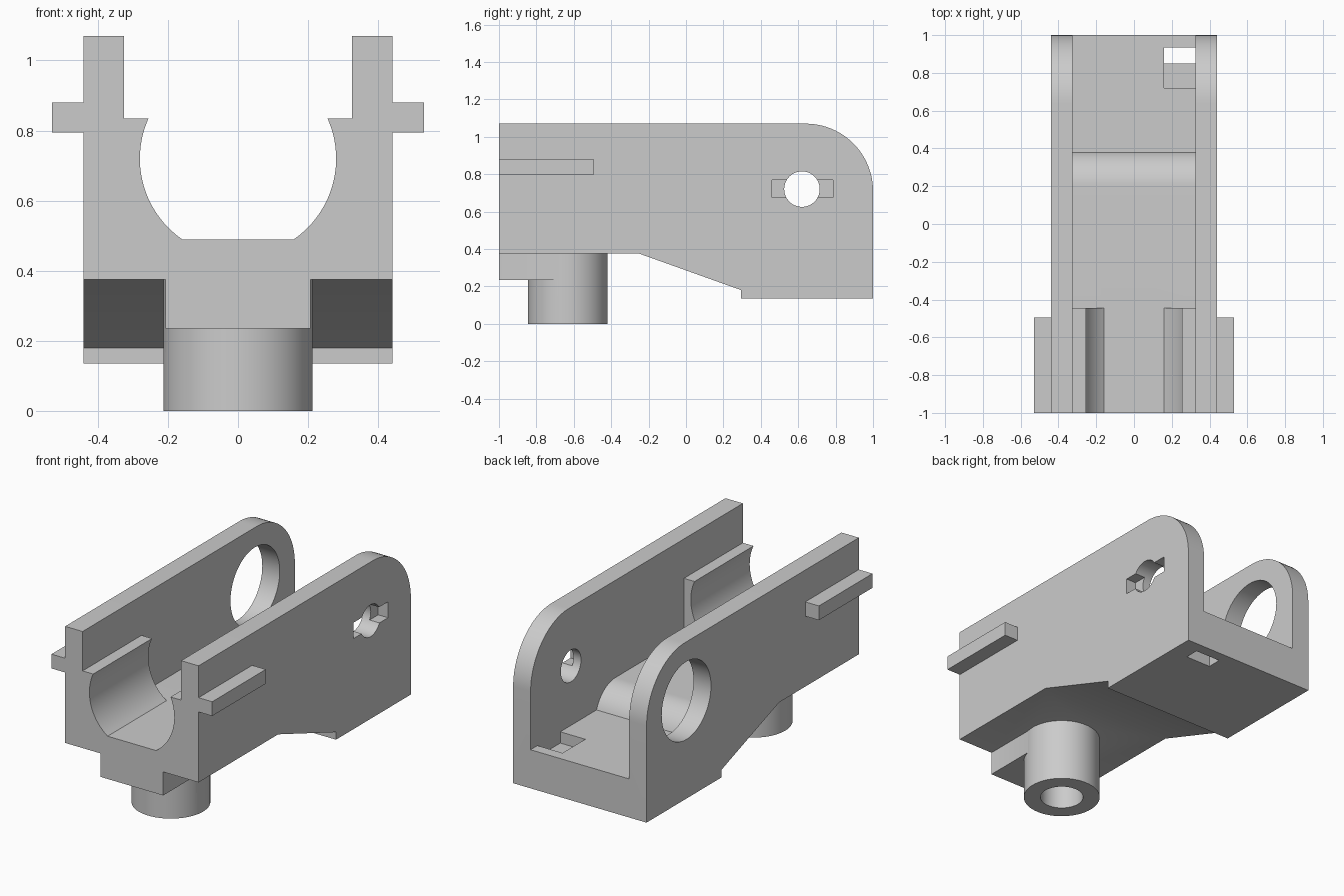
import bpy, bmesh
from math import cos, sin, radians, asin, degrees
from mathutils import Vector

old = bpy.data.objects.get("Cube")
if old:
    bpy.data.objects.remove(old, do_unlink=True)

grey = bpy.data.materials.new("plain grey")
grey.use_nodes = True
grey.diffuse_color = (0.6, 0.6, 0.6, 1)
grey.node_tree.nodes["Principled BSDF"].inputs["Base Color"].default_value = grey.diffuse_color


def arc(cx, cy, r, start, end, n):
    """Points along a circular arc, angles in degrees."""
    steps = [radians(start + (end - start) * i / n) for i in range(n + 1)]
    return [(cx + r * cos(t), cy + r * sin(t)) for t in steps]


def prism(name, profile, axis, lo, hi):
    """Extrude a closed 2D profile along x, y or z."""
    place = {"x": lambda u, v, w: (w, u, v),
             "y": lambda u, v, w: (u, w, v),
             "z": lambda u, v, w: (u, v, w)}[axis]
    bm = bmesh.new()
    face = bm.faces.new([bm.verts.new(place(u, v, lo)) for u, v in profile])
    grown = bmesh.ops.extrude_face_region(bm, geom=[face])["geom"]
    shift = Vector(place(0, 0, hi - lo))
    bmesh.ops.translate(bm, vec=shift, verts=[g for g in grown if isinstance(g, bmesh.types.BMVert)])
    bmesh.ops.recalc_face_normals(bm, faces=bm.faces)
    mesh = bpy.data.meshes.new(name)
    bm.to_mesh(mesh)
    bm.free()
    mesh.materials.append(grey)
    obj = bpy.data.objects.new(name, mesh)
    bpy.context.collection.objects.link(obj)
    return obj


def box(name, x, y, z):
    corners = [(x[0], y[0]), (x[1], y[0]), (x[1], y[1]), (x[0], y[1])]
    return prism(name, corners, "z", *z)


def disc(name, centre, r, axis, lo, hi):
    return prism(name, arc(*centre, r, 0, 360, 64)[:-1], axis, lo, hi)


# Body: side outline with a rounded rear top corner and a sloped underside
WALL, INNER, FLOOR, SEAT = 0.44, 0.325, 0.365, 0.49
outline = [(-1, 0.375), (-0.25, 0.375), (0.295, 0.18), (0.295, 0.135), (1, 0.135)]
outline += arc(0.64, 0.71, 0.36, 0, 90, 24) + [(-1, 1.07)]
body = prism("bracket_body", outline, "x", -WALL, WALL)


def combine(tool, operation):
    """Apply a boolean to the body and discard the tool."""
    mod = body.modifiers.new(tool.name, "BOOLEAN")
    mod.operation, mod.solver, mod.object = operation, "EXACT", tool
    bpy.context.view_layer.update()
    result = bpy.data.meshes.new_from_object(body.evaluated_get(bpy.context.evaluated_depsgraph_get()))
    body.modifiers.clear()
    body.data = result
    bpy.data.objects.remove(tool, do_unlink=True)


def cut(tool):
    combine(tool, "DIFFERENCE")


def join(tool):
    combine(tool, "UNION")


# Channel between the walls, with a rounded step down to the rear floor
step_end = degrees(asin((FLOOR - 0.3) / 0.19))
channel = [(-1.1, 0.835), (-0.445, 0.835), (-0.445, SEAT)]
channel += arc(0.2, 0.3, 0.19, 90, step_end, 16)
channel += [(1.1, FLOOR), (1.1, 1.3), (-1.1, 1.3)]
cut(prism("channel", channel, "x", -INNER, INNER))

# Round cradle at the front with a flat bottom
flat = degrees(asin((SEAT - 0.72) / 0.28))
cut(prism("cradle", arc(0, 0.72, 0.28, flat, 180 - flat, 64), "y", -1.1, -0.4))

# Side rails
for side in (-1, 1):
    xs = sorted((side * 0.4, side * 0.53))
    join(box("rail", xs, (-1, -0.495), (0.795, 0.88)))

# Keel and hollow round boss underneath
join(box("keel", (-0.207, 0.207), (-1, -0.63), (0.235, 0.42)))
join(disc("boss", (0, -0.632), 0.213, "z", 0, 0.42))
cut(disc("boss_bore", (0, -0.632), 0.12, "z", -0.1, 0.3))

# Large opening in one wall, small hole with an outer slot in the other
cut(disc("large_opening", (0.625, 0.72), 0.232, "x", -0.6, -0.2))
cut(disc("pin_hole", (0.62, 0.72), 0.095, "x", 0.2, 0.6))
cut(box("pin_slot", (0.375, 0.6), (0.46, 0.785), (0.675, 0.77)))

# Stepped slot through the rear floor
cut(box("floor_recess", (0.16, INNER), (0.72, 0.935), (0.298, 0.5)))
cut(box("floor_slot", (0.16, INNER), (0.85, 0.935), (0, 0.4)))

# Smooth the curved surfaces, keep the edges crisp
bpy.ops.object.select_all(action="DESELECT")
body.select_set(True)
bpy.context.view_layer.objects.active = body
bpy.ops.object.shade_smooth_by_angle(angle=radians(30))
